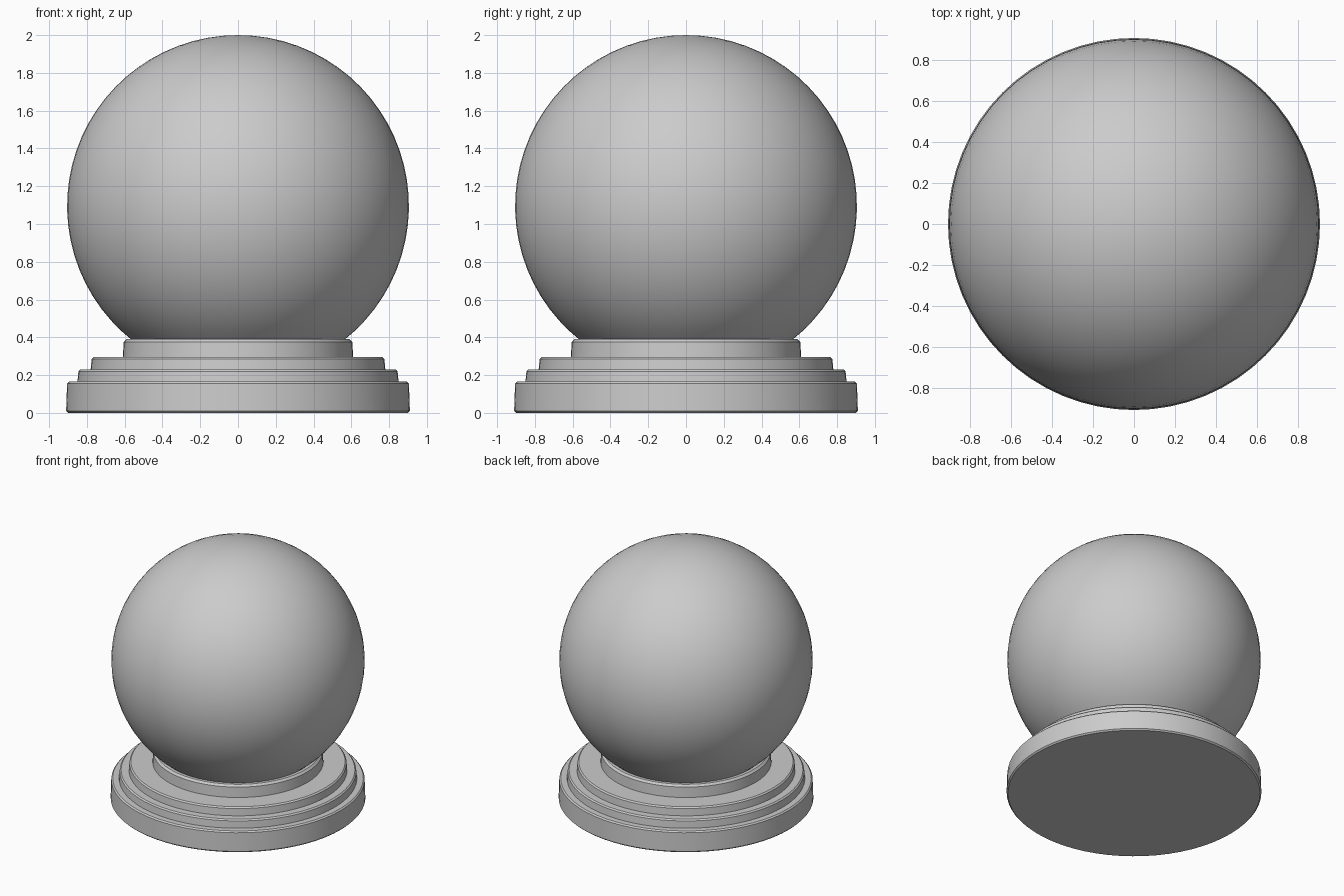
import bpy, math

if "Cube" in bpy.data.objects:
    bpy.data.objects.remove(bpy.data.objects["Cube"])

SEGMENTS = 64


def lathe(name, profile, segments=SEGMENTS, angle=30):
    """Revolve an (r, z) profile around z; r = 0 points become single poles."""
    verts, faces, rings = [], [], []
    for r, z in profile:
        start = len(verts)
        if r == 0:
            verts.append((0, 0, z))
            rings.append([start] * segments)
        else:
            for i in range(segments):
                a = 2 * math.pi * i / segments
                verts.append((r * math.cos(a), r * math.sin(a), z))
            rings.append(list(range(start, start + segments)))
    for lo, hi in zip(rings, rings[1:]):
        for i in range(segments):
            j = (i + 1) % segments
            quad = [lo[i], lo[j], hi[j], hi[i]]
            faces.append(list(dict.fromkeys(quad)))
    mesh = bpy.data.meshes.new(name)
    mesh.from_pydata(verts, [], faces)
    obj = bpy.data.objects.new(name, mesh)
    bpy.context.collection.objects.link(obj)
    bpy.ops.object.select_all(action='DESELECT')
    obj.select_set(True)
    bpy.context.view_layer.objects.active = obj
    bpy.ops.object.shade_smooth_by_angle(angle=math.radians(angle))
    return obj


# Stepped round base: plinth, two narrow steps and the collar under the ball
lathe("stepped_base", [
    (0, 0), (0.90, 0), (0.91, 0.01), (0.905, 0.155), (0.895, 0.165),
    (0.85, 0.165), (0.845, 0.22), (0.835, 0.23),
    (0.78, 0.23), (0.775, 0.285), (0.765, 0.295),
    (0.61, 0.295), (0.605, 0.375), (0.59, 0.39), (0.56, 0.39),
])

# Ball: a sphere cut off where it meets the collar
radius, centre_z = 0.905, 1.095
start = math.asin((0.38 - centre_z) / radius)
steps = 28
ball = []
for k in range(steps):
    a = start + (math.pi / 2 - start) * k / steps
    ball.append((radius * math.cos(a), centre_z + radius * math.sin(a)))
ball.append((0, centre_z + radius))
lathe("globe", ball)
